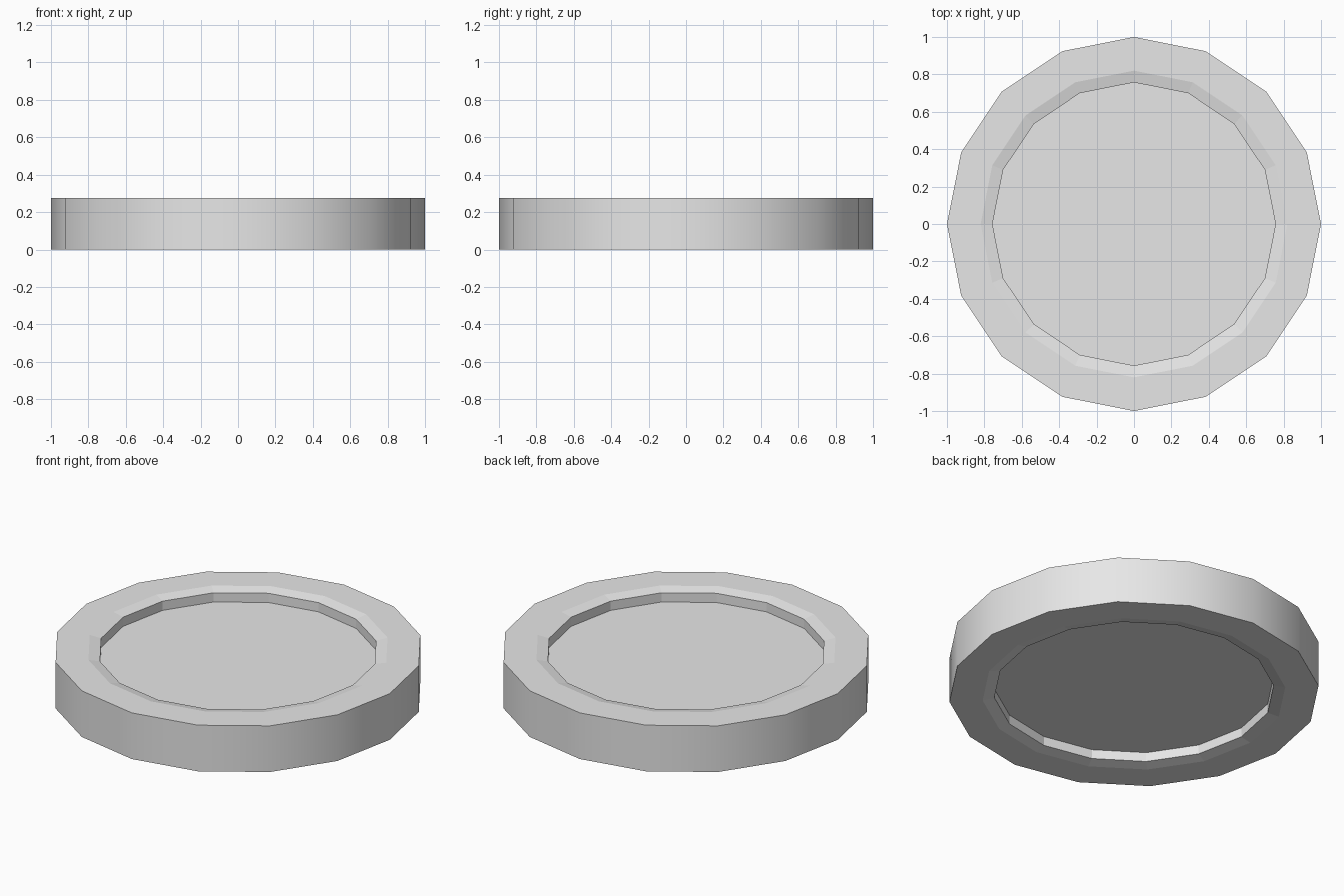
import bpy
import bmesh
from math import cos, sin, tau

cube = bpy.data.objects.get("Cube")
if cube:
    bpy.data.objects.remove(cube, do_unlink=True)

SIDES = 16
HEIGHT = 0.275
BEVEL_DROP = 0.014
FLOOR_DROP = 0.069

# One plain grey for the whole dish
grey = bpy.data.materials.new("light grey")
grey.use_nodes = True
colour = (0.8, 0.8, 0.8, 1)
grey.diffuse_color = colour
grey.node_tree.nodes["Principled BSDF"].inputs["Base Color"].default_value = colour

# Half profile from the rim down into the recess: radius, depth below the face
half = [(1.0, 0), (0.82, 0), (0.757, BEVEL_DROP), (0.757, FLOOR_DROP)]
top = [(r, HEIGHT - d) for r, d in reversed(half)]
bottom = [(r, d) for r, d in half]
profile = top + bottom

bm = bmesh.new()
rings = [[bm.verts.new((r * cos(tau * i / SIDES), r * sin(tau * i / SIDES), z))
          for i in range(SIDES)] for r, z in profile]

# Recess floors on both sides
bm.faces.new(rings[0])
bm.faces.new(list(reversed(rings[-1])))

# Bands between rings; only the outer wall is smooth
outer_band = len(top) - 1
for k, (upper, lower) in enumerate(zip(rings, rings[1:])):
    for i in range(SIDES):
        j = (i + 1) % SIDES
        face = bm.faces.new((upper[i], lower[i], lower[j], upper[j]))
        face.smooth = k == outer_band

# Crisp edges wherever a flat face meets its neighbour
bmesh.ops.recalc_face_normals(bm, faces=bm.faces)
for edge in bm.edges:
    edge.smooth = all(f.smooth for f in edge.link_faces)

mesh = bpy.data.meshes.new("recessed_disc")
bm.to_mesh(mesh)
bm.free()
mesh.materials.append(grey)
disc = bpy.data.objects.new("recessed_disc", mesh)
bpy.context.collection.objects.link(disc)
